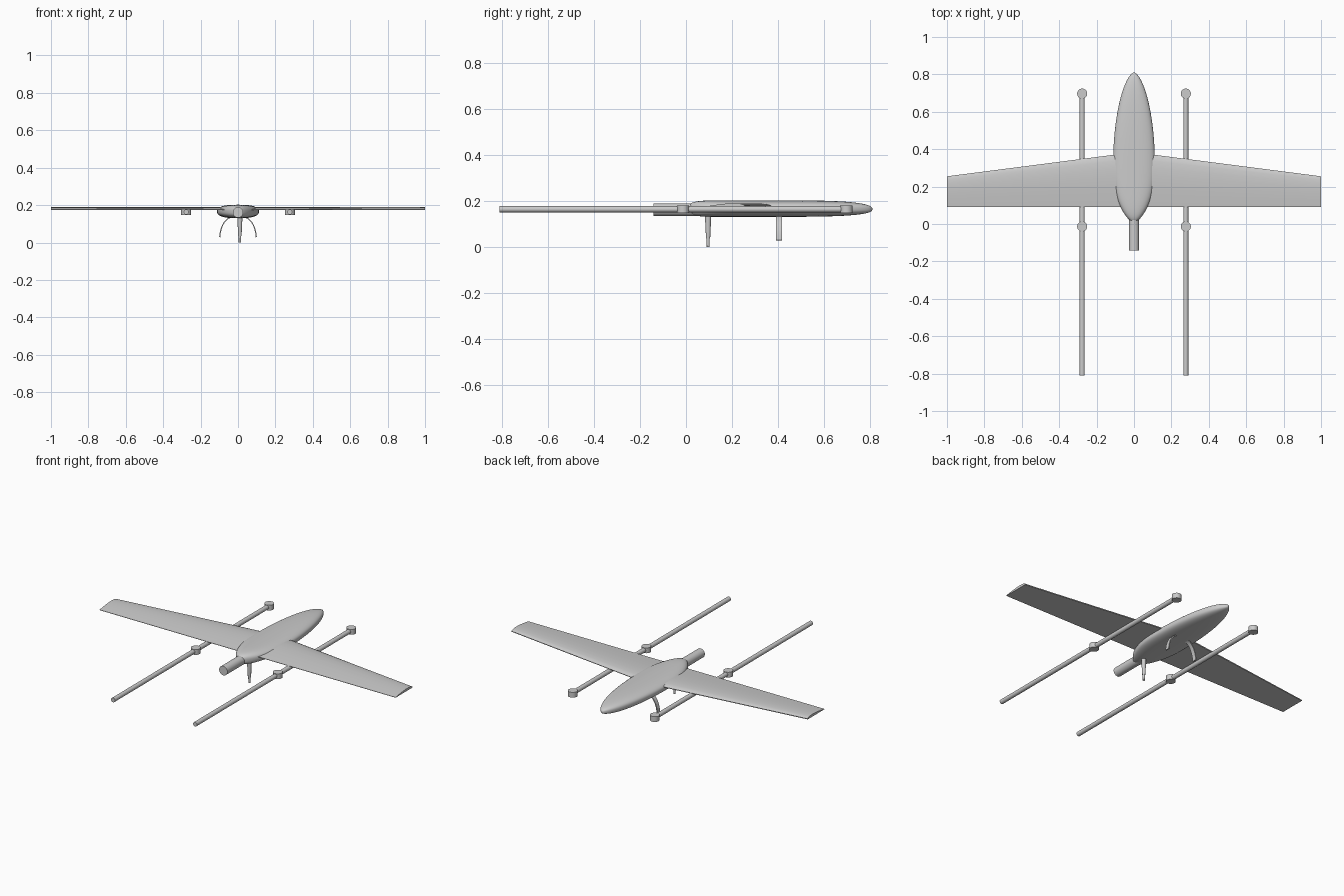
import bpy, bmesh, math
from mathutils import Vector

if "Cube" in bpy.data.objects:
    bpy.data.objects.remove(bpy.data.objects["Cube"])

grey = bpy.data.materials.new("plain grey")
grey.use_nodes = True
grey.diffuse_color = (0.6, 0.6, 0.6, 1)
grey.node_tree.nodes["Principled BSDF"].inputs["Base Color"].default_value = (0.6, 0.6, 0.6, 1)


def loft(name, rings, angle=40):
    """Skin a list of equal-length point rings and cap both ends."""
    bm = bmesh.new()
    loops = [[bm.verts.new(p) for p in ring] for ring in rings]
    n = len(loops[0])
    for a, b in zip(loops, loops[1:]):
        for i in range(n):
            j = (i + 1) % n
            bm.faces.new((a[i], a[j], b[j], b[i]))
    bm.faces.new(loops[0][::-1])
    bm.faces.new(loops[-1])
    bmesh.ops.recalc_face_normals(bm, faces=bm.faces)
    mesh = bpy.data.meshes.new(name)
    bm.to_mesh(mesh)
    bm.free()
    mesh.materials.append(grey)
    ob = bpy.data.objects.new(name, mesh)
    bpy.context.collection.objects.link(ob)
    bpy.ops.object.select_all(action='DESELECT')
    ob.select_set(True)
    bpy.context.view_layer.objects.active = ob
    bpy.ops.object.shade_smooth_by_angle(angle=math.radians(angle))
    return ob


def rod(name, start, end, r1, r2=None, sides=32):
    """Round bar between two points, optionally tapered."""
    start, end = Vector(start), Vector(end)
    turn = (end - start).to_track_quat('Z', 'Y')
    circle = [(math.cos(math.tau * i / sides), math.sin(math.tau * i / sides)) for i in range(sides)]
    return loft(name, [[c + turn @ Vector((r * u, r * v, 0)) for u, v in circle]
                       for c, r in ((start, r1), (end, r2 or r1))])


# Fuselage: flattened oval sections along y
def oval(y, half_width, low, high, sides=48, power=2.6):
    ring = []
    for i in range(sides):
        c, s = math.cos(math.tau * i / sides), math.sin(math.tau * i / sides)
        x = math.copysign(abs(c) ** (2 / power), c) * half_width
        z = math.copysign(abs(s) ** (2 / power), s) * (high - low) / 2
        ring.append((x, y, (low + high) / 2 + z))
    return ring


REAR, WIDEST, NOSE = 0.005, 0.3, 0.81
stations = []
for i in range(41):
    t = math.pi * (0.01 + 0.98 * i / 40)
    y = (REAR + NOSE) / 2 - math.cos(t) * (NOSE - REAR) / 2
    if y < WIDEST:
        u = (WIDEST - y) / (WIDEST - REAR)
        width = 0.112 * (1 - u ** 2.3) ** 0.72
        depth = (1 - u ** 8) ** 0.4
    else:
        u = (y - WIDEST) / (NOSE - WIDEST)
        width = 0.112 * (1 - u ** 2.1) ** 0.6
        depth = (1 - u ** 4) ** 0.4
    stations.append(oval(y, width, 0.163 - 0.033 * depth, 0.163 + 0.039 * depth))
loft("fuselage", stations, 60)

# Rear motor housing
rod("rear_motor", (0, -0.142, 0.161), (0, 0.08, 0.161), 0.028)

# Tapered wing: flat-bottomed aerofoil, straight trailing edge
aerofoil = [(0, 0), (0, 0.15), (0.2, 0.5), (0.4, 0.8), (0.6, 0.98), (0.75, 1),
            (0.88, 0.88), (0.96, 0.65), (1, 0.3), (0.99, 0)]
wing = []
for x, lead in ((-1, 0.255), (0, 0.384), (1, 0.255)):
    wing.append([(x, 0.092 + (lead - 0.092) * c, 0.174 + 0.015 * h) for c, h in aerofoil])
loft("wing", wing, 35)

# Booms with two lift motors each
for side, x in (("right", -0.277), ("left", 0.277)):
    rod(side + "_boom", (x, -0.81, 0.163), (x, 0.697, 0.163), 0.0135)
    for end, y in (("front", -0.013), ("rear", 0.697)):
        rod(f"{side}_{end}_lift_motor", (x, y, 0.147), (x, y, 0.179), 0.027)

# Front leg: stout upper strut and slim foot
rod("front_leg", (0.01, 0.096, 0.14), (0.01, 0.096, 0.035), 0.014, 0.009)
rod("front_foot", (0.01, 0.096, 0.04), (0.01, 0.096, 0), 0.007, 0.006)

# Rear legs: bowed flat strips, running outwards and down
for side, s in (("right", -1), ("left", 1)):
    strip = []
    for i in range(13):
        a = math.radians(100 - 95 * i / 12)
        dx, dz = math.cos(a), math.sin(a)
        strip.append([(s * (0.028 + (0.07 + o) * dx), y, 0.018 + (0.118 + o) * dz)
                      for o, y in ((-0.003, 0.392), (0.003, 0.392), (0.003, 0.418), (-0.003, 0.418))])
    loft(side + "_rear_leg", strip)
